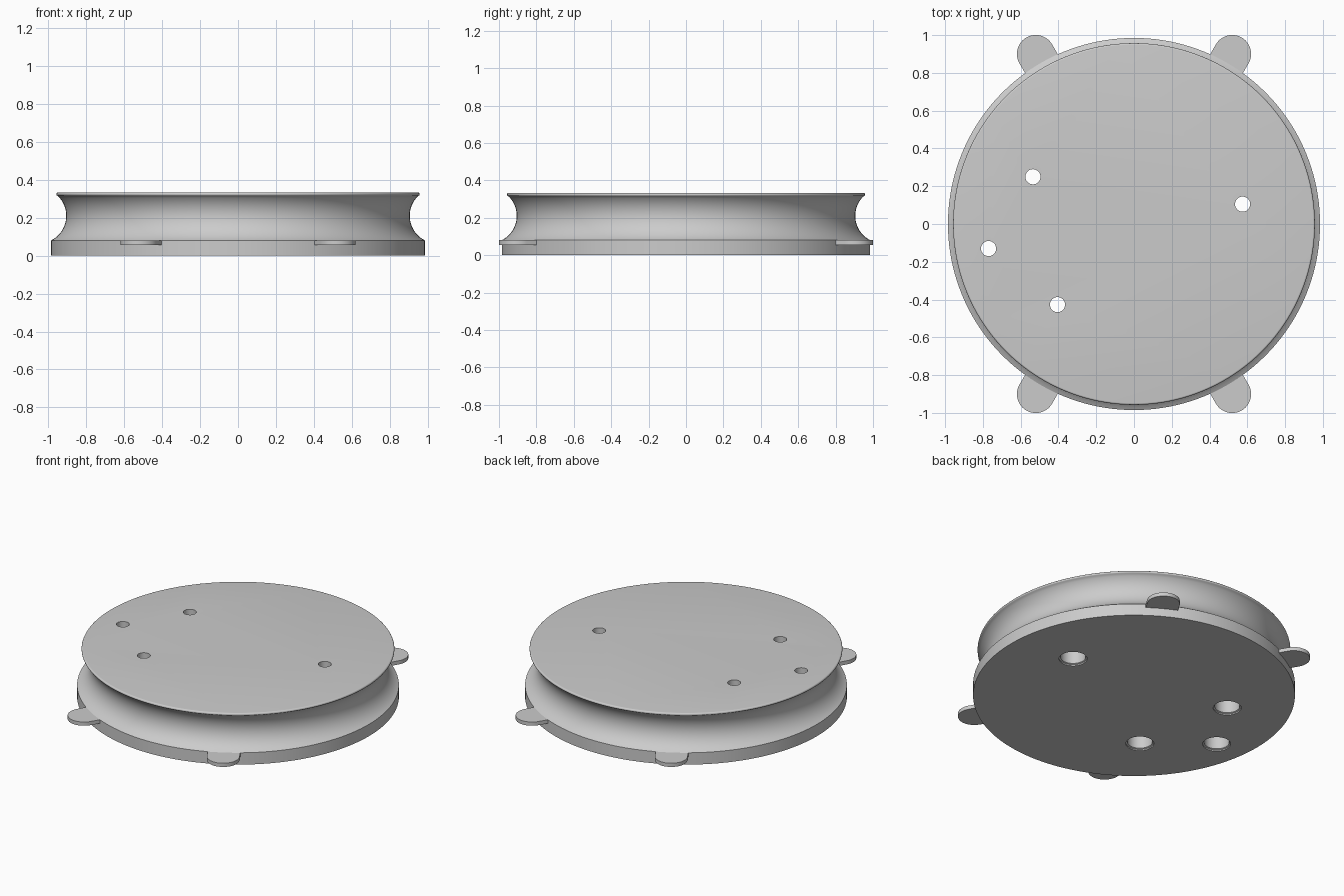
import bpy, bmesh, math
from mathutils import Vector

cube = bpy.data.objects.get("Cube")
if cube:
    bpy.data.objects.remove(cube, do_unlink=True)

grey = bpy.data.materials.new("light_grey")
grey.use_nodes = True
grey.diffuse_color = (0.6, 0.6, 0.6, 1)
grey.node_tree.nodes["Principled BSDF"].inputs["Base Color"].default_value = (0.6, 0.6, 0.6, 1)


def finish(name, bm):
    bmesh.ops.recalc_face_normals(bm, faces=bm.faces)
    mesh = bpy.data.meshes.new(name)
    bm.to_mesh(mesh)
    bm.free()
    mesh.materials.append(grey)
    obj = bpy.data.objects.new(name, mesh)
    bpy.context.collection.objects.link(obj)
    return obj


def lathe(name, profile, steps, center=(0, 0)):
    """Closed solid turned from (radius, height) points, with flat caps."""
    bm = bmesh.new()
    rings = []
    for r, z in profile:
        rings.append([bm.verts.new((center[0] + r * math.cos(math.tau * i / steps),
                                    center[1] + r * math.sin(math.tau * i / steps), z))
                      for i in range(steps)])
    for a, b in zip(rings, rings[1:]):
        for i in range(steps):
            j = (i + 1) % steps
            bm.faces.new((a[i], a[j], b[j], b[i]))
    bm.faces.new(rings[0])
    bm.faces.new(rings[-1])
    return finish(name, bm)


def smooth(obj):
    bpy.ops.object.select_all(action='DESELECT')
    obj.select_set(True)
    bpy.context.view_layer.objects.active = obj
    bpy.ops.object.shade_smooth_by_angle(angle=math.radians(35))


# Grooved wheel body: straight base band, concave waist, rounded upper rim
HEIGHT, BAND, RADIUS = 0.333, 0.08, 0.985
GROOVE, WAIST, MID = 0.1456, 0.905, 0.21
profile = [(RADIUS, 0), (RADIUS, BAND)]
start, end = math.asin((BAND - MID) / GROOVE), math.asin(0.104 / GROOVE)
for i in range(1, 21):
    a = start + (end - start) * i / 20
    profile.append((WAIST + GROOVE * (1 - math.cos(a)), MID + GROOVE * math.sin(a)))
LIP = 0.0095
for i in range(9):
    a = math.radians(-45 + 135 * i / 8)
    profile.append((0.948 + LIP * math.cos(a), HEIGHT - LIP + LIP * math.sin(a)))
body = lathe("grooved_wheel", profile, 160)

# Bolt holes: narrow through the top, wide counterbore from below
HOLES = [(-0.535, 0.25), (0.575, 0.105), (-0.77, -0.13), (-0.405, -0.427)]
bore = [(0.086, -0.02), (0.086, 0.008), (0.077, 0.012), (0.077, 0.295),
        (0.04, 0.295), (0.04, 0.4)]
for spot in HOLES:
    cutter = lathe("hole_cutter", bore, 40, spot)
    cutter.hide_render = True
    mod = body.modifiers.new("bolt_hole", 'BOOLEAN')
    mod.operation = 'DIFFERENCE'
    mod.solver = 'EXACT'
    mod.object = cutter
    bpy.context.view_layer.objects.active = body
    bpy.ops.object.modifier_apply(modifier=mod.name)
    bpy.data.objects.remove(cutter, do_unlink=True)
smooth(body)

# Four round-ended tabs pointing outward from the base band
TAB, REACH = 0.1, 1.04
for label, degrees in (("back_left", 60), ("back_right", 120),
                       ("front_right", 240), ("front_left", 300)):
    out = Vector((math.cos(math.radians(degrees)), math.sin(math.radians(degrees)), 0))
    side = Vector((-out.y, out.x, 0))
    outline = [out * 0.88 + side * TAB, out * 0.88 - side * TAB]
    for i in range(25):
        a = math.pi * (i / 24 - 0.5)
        outline.append(out * (REACH + TAB * math.cos(a)) + side * TAB * math.sin(a))
    bm = bmesh.new()
    face = bm.faces.new([bm.verts.new(p + Vector((0, 0, 0.055))) for p in outline])
    top = bmesh.ops.extrude_face_region(bm, geom=[face])["geom"]
    bmesh.ops.translate(bm, vec=(0, 0, BAND - 0.055),
                        verts=[v for v in top if isinstance(v, bmesh.types.BMVert)])
    # Extruding an open outline keeps the lower face, so the tab is closed
    smooth(finish(label + "_tab", bm))
